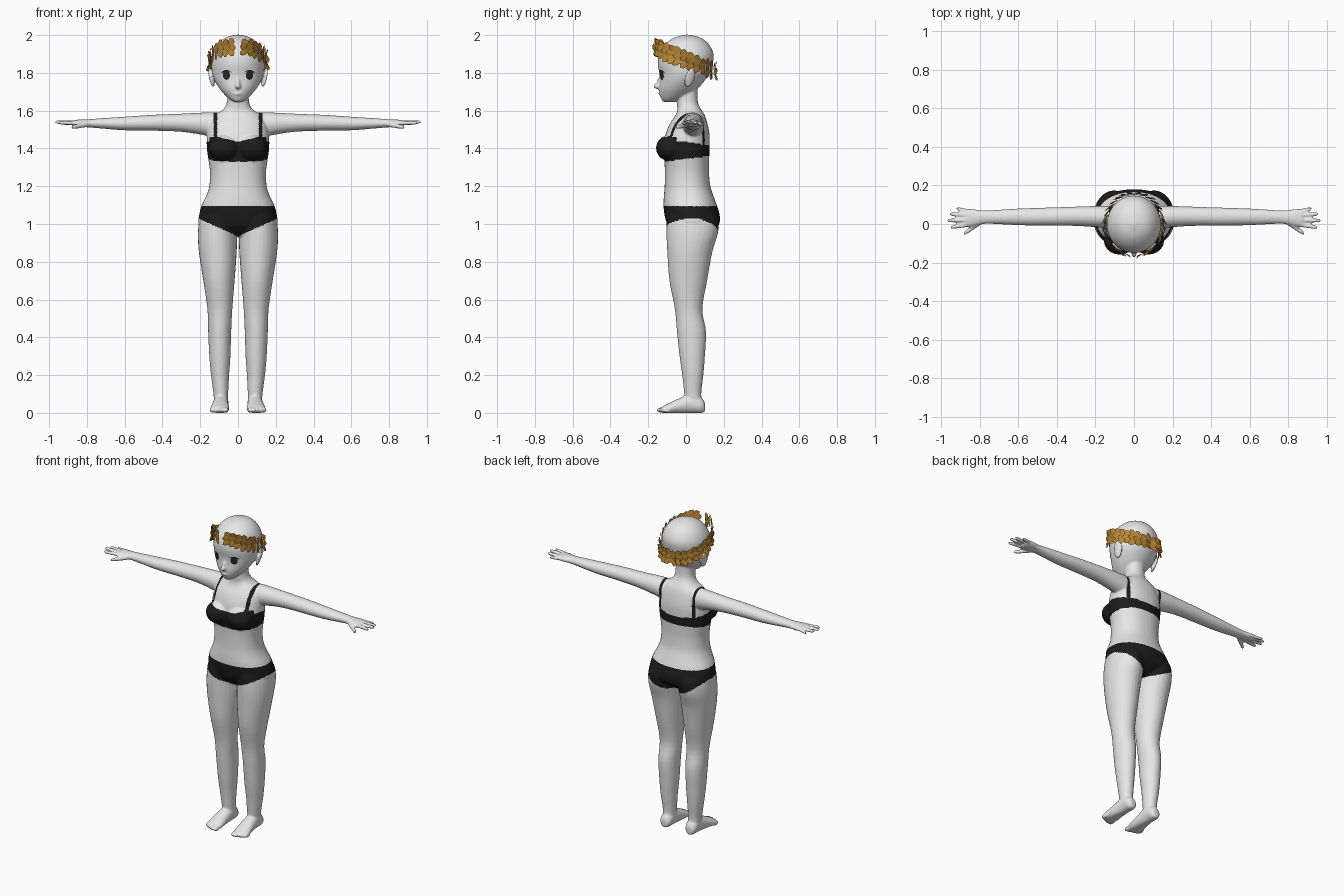
import bpy, bmesh, math, random
from mathutils import Vector, Matrix, Euler
from mathutils.bvhtree import BVHTree

random.seed(4)


def material(name, rgb):
    m = bpy.data.materials.new(name)
    m.diffuse_color = (*rgb, 1)
    return m


skin = material("pale_skin", (0.8, 0.8, 0.8))
black = material("black_cloth", (0.012, 0.012, 0.012))
gold = material("gold_leaf", (0.48, 0.24, 0.035))
dark = material("dark_eye", (0.02, 0.02, 0.022))


def make_object(name, bm, mats):
    mesh = bpy.data.meshes.new(name)
    bm.to_mesh(mesh)
    bm.free()
    ob = bpy.data.objects.new(name, mesh)
    bpy.context.collection.objects.link(ob)
    for m in mats:
        mesh.materials.append(m)
    return ob


def spline(rows, n=4):
    """Catmull-Rom smoothing of a list of rows."""
    out = []
    for i in range(len(rows) - 1):
        a, b, c, d = rows[max(i - 1, 0)], rows[i], rows[i + 1], rows[min(i + 2, len(rows) - 1)]
        for k in range(n):
            t = k / n
            out.append([0.5 * (2 * q + (r - p) * t + (2 * p - 5 * q + 4 * r - s) * t * t
                               + (3 * q - p - 3 * r + s) * t ** 3) for p, q, r, s in zip(a, b, c, d)])
    return out + [list(rows[-1])]


def loft(bm, rows, axis="Z", side=1, p=2.0, seg=28):
    """Rows are (position, centre 1, centre 2, radius 1, radius 2)."""
    rings = []
    for t, c1, c2, r1, r2 in spline(rows):
        ring = []
        for k in range(seg):
            a = 2 * math.pi * k / seg
            c, s = math.cos(a), math.sin(a)
            u = c1 + max(r1, 0.002) * math.copysign(abs(c) ** (2 / p), c)
            v = c2 + max(r2, 0.002) * math.copysign(abs(s) ** (2 / p), s)
            co = {"Z": (u, v, t), "X": (t, u, v), "Y": (u, t, v)}[axis]
            ring.append(bm.verts.new((co[0] * side, co[1], max(co[2], 0.0))))
        rings.append(ring)
    for a, b in zip(rings, rings[1:]):
        for k in range(seg):
            bm.faces.new((a[k], a[(k + 1) % seg], b[(k + 1) % seg], b[k]))
    bm.faces.new(rings[0])
    bm.faces.new(rings[-1])


def ball(bm, loc, scale, rot=(0, 0, 0)):
    bmesh.ops.create_uvsphere(bm, u_segments=20, v_segments=12, radius=1,
                              matrix=Matrix.LocRotScale(Vector(loc), Euler(rot), Vector(scale)))


body = bmesh.new()

# torso and neck
loft(body, [(0.935, 0, 0.03, 0.04, 0.07), (0.965, 0, 0.035, 0.13, 0.11), (1.0, 0, 0.038, 0.205, 0.138),
            (1.05, 0, 0.032, 0.205, 0.146), (1.1, 0, 0.022, 0.192, 0.141), (1.15, 0, 0.014, 0.168, 0.131),
            (1.2, 0, 0.008, 0.152, 0.121), (1.27, 0, 0.005, 0.148, 0.117), (1.33, 0, 0.004, 0.155, 0.118),
            (1.4, 0, 0.003, 0.165, 0.122), (1.47, 0, 0.008, 0.164, 0.117), (1.53, 0, 0.014, 0.152, 0.1),
            (1.575, 0, 0.022, 0.125, 0.078), (1.605, 0, 0.018, 0.08, 0.064), (1.64, 0, 0.008, 0.06, 0.056),
            (1.7, 0, 0.005, 0.056, 0.055), (1.76, 0, 0.01, 0.055, 0.055)], p=2.2, seg=40)

# head, from (height, front, back, half width)
outline = [(1.645, -0.118, -0.07, 0.018), (1.66, -0.13, -0.02, 0.045), (1.69, -0.14, 0.03, 0.076),
           (1.72, -0.143, 0.065, 0.1), (1.76, -0.14, 0.1, 0.124), (1.8, -0.142, 0.126, 0.137),
           (1.85, -0.15, 0.142, 0.141), (1.9, -0.143, 0.146, 0.136), (1.95, -0.112, 0.122, 0.11),
           (1.985, -0.065, 0.08, 0.07), (2.002, -0.01, 0.02, 0.012)]
loft(body, [(z, 0, (f + b) / 2, w, (b - f) / 2) for z, f, b, w in outline], seg=40)
ball(body, (0, -0.15, 1.73), (0.014, 0.024, 0.015))
ball(body, (0, -0.143, 1.75), (0.01, 0.012, 0.035), (-0.3, 0, 0))
ball(body, (0, -0.134, 1.69), (0.024, 0.012, 0.009))

for s in (-1, 1):
    # ears and bust
    ball(body, (s * 0.141, 0.02, 1.775), (0.01, 0.028, 0.056), (-0.2, s * 0.28, s * 0.3))
    ball(body, (s * 0.075, -0.085, 1.402), (0.082, 0.074, 0.07))
    # leg
    loft(body, [(0.03, 0.09, 0.045, 0.035, 0.045), (0.1, 0.091, 0.036, 0.039, 0.045),
                (0.2, 0.095, 0.036, 0.048, 0.056), (0.3, 0.096, 0.033, 0.056, 0.067),
                (0.43, 0.097, 0.029, 0.061, 0.077), (0.55, 0.096, 0.014, 0.066, 0.073),
                (0.7, 0.101, 0.012, 0.083, 0.1), (0.85, 0.107, 0.02, 0.1, 0.119),
                (0.95, 0.108, 0.033, 0.104, 0.136), (1.03, 0.1, 0.035, 0.103, 0.136),
                (1.09, 0.09, 0.025, 0.085, 0.11)], side=s)
    # foot and toes
    loft(body, [(0.1, 0.09, 0.03, 0.02, 0.025), (0.08, 0.09, 0.04, 0.036, 0.042),
                (0.03, 0.09, 0.05, 0.04, 0.052), (-0.03, 0.093, 0.038, 0.044, 0.042),
                (-0.09, 0.096, 0.024, 0.05, 0.028), (-0.125, 0.096, 0.016, 0.045, 0.018)], "Y", s)
    for i in range(5):
        r = 0.015 if i == 0 else 0.0105
        ball(body, (s * (0.064 + 0.018 * i + (0.003 if i else 0)), -0.13 + 0.009 * max(i - 1, 0), 0.015),
             (r, 0.026, 0.014))
    # arm and palm: (x, y centre, z centre, y radius, z radius)
    loft(body, [(0.09, 0.035, 1.52, 0.06, 0.07), (0.18, 0.038, 1.53, 0.056, 0.06),
                (0.3, 0.04, 1.536, 0.05, 0.048), (0.45, 0.038, 1.536, 0.047, 0.042),
                (0.6, 0.037, 1.532, 0.043, 0.036), (0.75, 0.036, 1.533, 0.035, 0.025),
                (0.8, 0.034, 1.533, 0.038, 0.021), (0.84, 0.032, 1.533, 0.046, 0.02),
                (0.875, 0.032, 1.534, 0.047, 0.015)], "X", s)
    # fingers and thumb: start, end, radius
    for a, b, r in (((0.86, 0.068, 1.533), (0.922, 0.08, 1.53), 0.0098),
                    ((0.86, 0.045, 1.535), (0.955, 0.052, 1.537), 0.011),
                    ((0.86, 0.02, 1.536), (0.968, 0.018, 1.54), 0.011),
                    ((0.86, -0.004, 1.534), (0.95, -0.018, 1.536), 0.011),
                    ((0.795, 0.008, 1.527), (0.882, -0.05, 1.512), 0.013)):
        a, b = Vector(a), Vector(b)
        loft(body, [(*a.lerp(b, t), r * k, r * k) for t, k in ((0, 1), (0.5, 1), (0.9, 0.85), (1, 0.4))],
             "X", s, seg=14)

# weld all the parts into one smooth skin
bmesh.ops.recalc_face_normals(body, faces=body.faces)
ob = make_object("body", body, [skin, black])
rm = ob.modifiers.new("weld", "REMESH")
rm.mode = "VOXEL"
rm.voxel_size = 0.006
sm = ob.modifiers.new("soften", "SMOOTH")
sm.factor = 0.5
sm.iterations = 4
mesh = bpy.data.meshes.new_from_object(ob.evaluated_get(bpy.context.evaluated_depsgraph_get()))
ob.modifiers.clear()
ob.data = mesh
mesh.materials.clear()
mesh.materials.append(skin)
mesh.materials.append(black)


def is_cloth(c):
    x, y, z = abs(c.x), c.y, c.z
    # briefs
    low = 0.935 + 0.45 * x if y < 0.03 else 0.93 + 2.3 * x * x
    if low < z < 1.094:
        return True
    # bra band, cups and straps
    top = 1.435 + 0.025 * min(1, x / 0.1) if y < -0.05 else 1.435 - 0.16 * max(y, 0)
    if 1.345 + 0.12 * y < z < top and x < 0.2:
        return True
    return 1.4 < z < 1.63 and abs(x - 0.119) < 0.0095


for f in mesh.polygons:
    f.use_smooth = True
    f.material_index = int(is_cloth(f.center))

# eyes: thin plates laid on the face
tree = BVHTree.FromPolygons([v.co for v in mesh.vertices], [tuple(p.vertices) for p in mesh.polygons])


def on_face(x, z):
    hit = tree.ray_cast(Vector((x, -1, z)), Vector((0, 1, 0)))[0]
    return Vector((x, (hit.y if hit else -0.12) - 0.003, z))


eyes = bmesh.new()
for s in (-1, 1):
    # iris
    rings = [[eyes.verts.new(on_face(s * 0.061 + 0.019 * k * math.cos(a), 1.788 + 0.025 * k * math.sin(a)))
              for a in [math.pi * i / 10 for i in range(20)]] for k in (0.35, 0.7, 1)]
    eyes.faces.new(rings[0])
    for a, b in zip(rings, rings[1:]):
        for i in range(20):
            eyes.faces.new((a[i], a[(i + 1) % 20], b[(i + 1) % 20], b[i]))
    # upper lash
    strip = []
    for i in range(9):
        t = i / 8
        x, z = s * (0.034 + 0.054 * t), 1.797 + 0.017 * math.sin(math.pi * (0.1 + 0.85 * t))
        strip.append([eyes.verts.new(on_face(x, z + d * (0.3 + t))) for d in (-0.0035, 0.0035)])
    for a, b in zip(strip, strip[1:]):
        eyes.faces.new((a[0], b[0], b[1], a[1]))
make_object("eyes", eyes, [dark])

# wreath: rows of folded leaves on a tilted ring, open at the front
wreath = bmesh.new()
up = Vector((0, 0, 1))
for s in (-1, 1):
    for i in range(14):
        th = 0.32 + (math.pi - 0.36) * i / 13
        out = Vector((s * math.sin(th), -math.cos(th), 0))
        ahead = Vector((-s * math.cos(th), -math.sin(th), 0.4 * math.sin(th))).normalized()
        root = Vector((0.146 * out.x, 0.157 * out.y - 0.003, 1.872 + 0.066 * math.cos(th)))
        for row in (-1, 0, 1):
            ang = row * 0.75 + random.uniform(-0.2, 0.2)
            length, wide = random.uniform(0.05, 0.062), random.uniform(0.016, 0.02)
            d = (ahead * math.cos(ang) + up * math.sin(ang) + out * random.uniform(0.1, 0.32)).normalized()
            w = d.cross(out).normalized()
            o = root + up * row * 0.016 - d * 0.012
            pts = [o, o + d * length * 0.3 + w * wide, o + d * length * 0.8 + w * wide * 0.85,
                   o + d * length + out * 0.003, o + d * length * 0.8 - w * wide * 0.85,
                   o + d * length * 0.3 - w * wide]
            v = [wreath.verts.new(q) for q in pts]
            wreath.faces.new((v[0], v[1], v[2], v[3]))
            wreath.faces.new((v[0], v[3], v[4], v[5]))
make_object("laurel_wreath", wreath, [gold])
